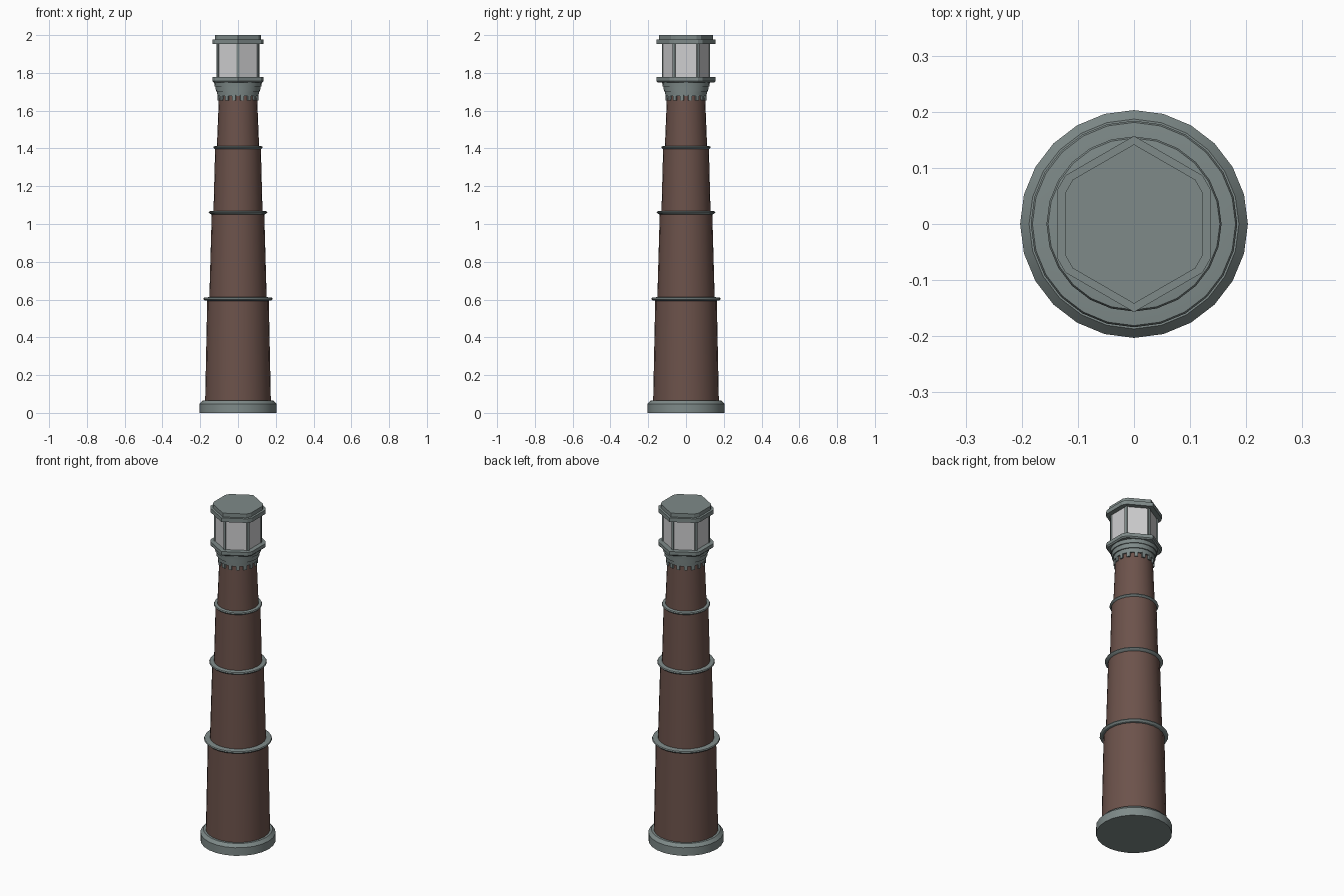
import bpy, bmesh, math
from mathutils import Matrix

if "Cube" in bpy.data.objects:
    bpy.data.objects.remove(bpy.data.objects["Cube"])


def material(name, rgb):
    m = bpy.data.materials.new(name)
    m.diffuse_color = (*rgb, 1)
    m.use_nodes = True
    m.node_tree.nodes["Principled BSDF"].inputs["Base Color"].default_value = m.diffuse_color
    return m


STONE = material("grey_green_stone", (0.21, 0.255, 0.25))
BRICK = material("brown_brick", (0.15, 0.085, 0.07))
GLASS = material("pale_glass", (0.62, 0.62, 0.63))


def finish(name, bm, mat, smooth=False):
    bmesh.ops.recalc_face_normals(bm, faces=bm.faces[:])
    me = bpy.data.meshes.new(name)
    bm.to_mesh(me)
    bm.free()
    me.materials.append(mat)
    ob = bpy.data.objects.new(name, me)
    bpy.context.collection.objects.link(ob)
    if smooth:
        bpy.ops.object.select_all(action='DESELECT')
        ob.select_set(True)
        bpy.context.view_layer.objects.active = ob
        bpy.ops.object.shade_smooth_by_angle(angle=math.radians(32))
    return ob


def loft(name, loops, mat, smooth=False):
    """Closed solid through a stack of (outline, z)."""
    bm = bmesh.new()
    rows = [[bm.verts.new((x, y, z)) for x, y in pts] for pts, z in loops]
    n = len(rows[0])
    for a, b in zip(rows, rows[1:]):
        for i in range(n):
            j = (i + 1) % n
            bm.faces.new((a[i], a[j], b[j], b[i]))
    bm.faces.new(rows[0][::-1])
    bm.faces.new(rows[-1])
    return finish(name, bm, mat, smooth)


def circle(r, n=24):
    return [(r * math.cos(2 * math.pi * i / n), r * math.sin(2 * math.pi * i / n)) for i in range(n)]


def turned(name, profile, mat):
    return loft(name, [(circle(r), z) for r, z in profile], mat, True)


def hexagon(apothem, cut=0.0):
    """Hexagon pointing to +-y, with the four side corners cut."""
    r = apothem / math.cos(math.pi / 6)
    pts = []
    for k in range(6):
        a = math.radians(30 + 60 * k)
        x, y = r * math.cos(a), r * math.sin(a)
        if k in (1, 4) or cut == 0:
            pts.append((x, y))
            continue
        for s in (-1, 1):
            b = a + s * math.radians(120)
            pts.append((x + cut * math.cos(b + s * math.radians(0)),
                        y + cut * math.sin(b)))
    return pts


def blocks(name, angles, radius, z, size, mat):
    bm = bmesh.new()
    for a in angles:
        mtx = (Matrix.Rotation(a, 4, 'Z') @ Matrix.Translation((radius, 0, z))
               @ Matrix.Diagonal((*size, 1)))
        bmesh.ops.create_cube(bm, size=1, matrix=mtx)
    return finish(name, bm, mat)


# Footing
turned("base", [(0.203, 0), (0.203, 0.048), (0.187, 0.066), (0.16, 0.066)], STONE)

# Tapered shaft sections, each a little narrower than the one below
for i, (r0, z0, r1, z1) in enumerate([(0.174, 0.06, 0.163, 0.603), (0.152, 0.603, 0.139, 1.06),
                                      (0.130, 1.06, 0.121, 1.405), (0.112, 1.405, 0.1, 1.70)]):
    turned(f"shaft_{i + 1}", [(r0, z0), (r1, z1)], BRICK)

# Thin ledges between the sections
for i, (r, inner, z) in enumerate([(0.184, 0.15, 0.604), (0.156, 0.128, 1.061), (0.131, 0.11, 1.405)]):
    turned(f"ledge_{i + 1}", [(inner, z - 0.013), (r - 0.008, z - 0.008), (r, z),
                              (r - 0.003, z + 0.006), (inner, z + 0.009)], STONE)

# Stepped corbel with dentils under the gallery
turned("corbel", [(0.1, 1.678), (0.109, 1.678), (0.111, 1.702), (0.117, 1.702),
                  (0.119, 1.728), (0.124, 1.728), (0.127, 1.757), (0.1, 1.757)], STONE)
blocks("dentils", [2 * math.pi * (i + 0.5) / 16 for i in range(16)], 0.1, 1.668, (0.018, 0.019, 0.028), STONE)

# Gallery slab
loft("gallery", [(hexagon(0.13, 0.016), 1.75), (hexagon(0.136, 0.016), 1.757),
                 (hexagon(0.136, 0.016), 1.777)], STONE)

# Lantern room and its corner posts
loft("lantern_glass", [(hexagon(0.109), 1.77), (hexagon(0.109), 1.96)], GLASS)
blocks("lantern_posts", [math.radians(30 + 60 * k) for k in range(6)], 0.121, 1.866, (0.014, 0.015, 0.19), STONE)

# Two-tier flat roof
loft("roof_lower", [(hexagon(0.136, 0.016), 1.953), (hexagon(0.136, 0.016), 1.977)], STONE)
loft("roof_upper", [(hexagon(0.123, 0.016), 1.975), (hexagon(0.123, 0.016), 2.0)], STONE)
